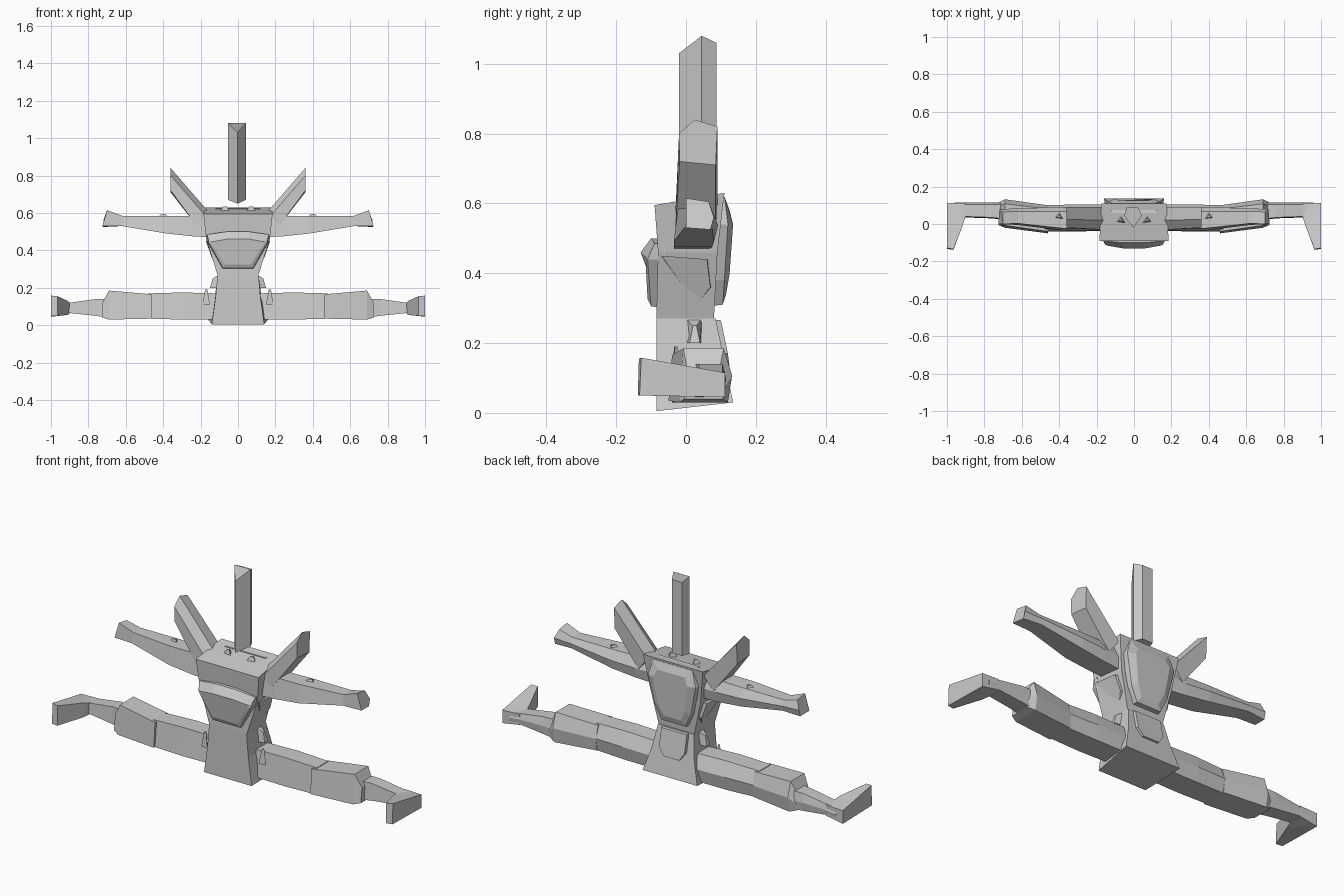
import bpy, bmesh
from mathutils import Vector


def loft(name, rings, mirror=False):
    """Skin a closed solid through rings of equal point count."""
    bm = bmesh.new()
    vs = [[bm.verts.new(Vector(p)) for p in r] for r in rings]
    n = len(vs[0])
    for a, b in zip(vs, vs[1:]):
        for i in range(n):
            j = (i + 1) % n
            bm.faces.new((a[i], a[j], b[j], b[i]))
    bm.faces.new(vs[0][::-1])
    bm.faces.new(vs[-1])
    bmesh.ops.recalc_face_normals(bm, faces=bm.faces[:])
    me = bpy.data.meshes.new(name)
    bm.to_mesh(me)
    bm.free()
    ob = bpy.data.objects.new(name, me)
    bpy.context.collection.objects.link(ob)
    if mirror:
        m = ob.modifiers.new("Mirror", 'MIRROR')
        m.use_mirror_merge = False
    return ob


def limb_ring(x, y0, y1, z0, z1, bulge=0.0):
    # Five-sided limb section with a ridge on the back
    return [(x, y0, z0), (x, y1, z0), (x, y1 + bulge, z0 + (z1 - z0) * 0.5),
            (x, y1 - bulge, z1), (x, y0 + bulge, z1)]


def body_ring(xf, xb, y0, y1, zf, zb):
    return [(-xf, y0, zf), (xf, y0, zf), (xb, y1, zb), (-xb, y1, zb)]


def plate_ring(y, half):
    # Symmetric outline in the x-z plane; half = right side from top to bottom
    return [(x, y + d, z) for x, z, d in half] + \
           [(-x, y + d, z) for x, z, d in reversed(half)]


def fin(name, c, r, h, mirror=True):
    # Small three-sided point
    x, y, z = c
    tri = [(-r, -r * .6), (r, -r * .3), (0, r)]
    loft(name, [[(x + a, y + b, z) for a, b in tri],
                [(x + a * .3, y + b * .3, z + h) for a, b in tri]], mirror)


# Torso and pelvis
loft("torso", [body_ring(.185, .175, -.09, .11, .595, .63),
               body_ring(.17, .15, -.08, .09, .46, .46),
               body_ring(.11, .105, -.085, .08, .27, .27)])
loft("pelvis", [body_ring(.11, .105, -.085, .085, .27, .27),
                body_ring(.12, .125, -.085, .11, .15, .15),
                body_ring(.14, .16, -.085, .135, .005, .03)])

# Chest, back and lower back plates
loft("chest_plate", [
    plate_ring(-.06, [(.06, .50, 0), (.172, .485, 0), (.165, .44, 0), (.085, .30, 0)]),
    plate_ring(-.10, [(.06, .50, 0), (.165, .485, .01), (.155, .44, -.01), (.08, .305, 0)]),
    plate_ring(-.13, [(.06, .46, 0), (.145, .445, .015), (.13, .42, .015), (.07, .325, .02)])])
loft("back_plate", [
    plate_ring(.06, [(.12, .625, 0), (.155, .54, 0), (.11, .38, 0), (.075, .305, 0)]),
    plate_ring(.11, [(.115, .62, 0), (.14, .54, .01), (.105, .38, 0), (.07, .31, -.005)]),
    plate_ring(.13, [(.08, .58, -.005), (.10, .54, .005), (.08, .40, -.005), (.05, .34, -.015)])])
loft("lower_back_plate", [
    plate_ring(.06, [(.08, .27, 0), (.085, .17, 0), (.05, .13, .02)]),
    plate_ring(.10, [(.075, .265, 0), (.075, .17, .02), (.045, .13, .025)])])

# Side torso panels
loft("side_panel", [
    [(.10, -.075, .45), (.10, .065, .44), (.10, .075, .36), (.08, .03, .30)],
    [(.172, -.07, .45), (.165, .06, .44), (.14, .07, .36), (.115, .03, .31)]], True)

# Arms ending in flared hands
loft("arm", [limb_ring(.14, -.035, .07, .47, .585, .01),
             limb_ring(.24, -.035, .075, .475, .585, .012),
             limb_ring(.38, -.035, .08, .49, .585, .012),
             limb_ring(.62, -.005, .075, .53, .585, .008),
             [(.725, .0, .53), (.72, .07, .525), (.72, .08, .56),
              (.70, .065, .605), (.70, .0, .615)]], True)

# Shoulder spikes
loft("shoulder_spike", [
    [(.17, -.03, .58), (.165, .02, .615), (.165, .09, .60), (.22, .085, .53), (.22, -.03, .53)],
    [(.36, -.02, .80), (.36, .025, .84), (.36, .09, .82), (.36, .085, .71), (.36, -.018, .72)]],
    True)

# Central upright spike with notched top
spike = [(0, -.02, 1.03), (.045, .045, 1.08), (.025, .087, 1.06),
         (-.035, .087, 1.06), (-.05, .045, 1.08)]
loft("head_spike", [[(x - .003, y, .65 + .02 * (abs(x) > .02)) for x, y, z in spike],
                    [(x - .003, y, z) for x, y, z in spike]])

# Thighs and flared knees
loft("thigh", [limb_ring(.11, -.035, .09, .03, .17, .015),
               limb_ring(.30, -.04, .09, .03, .175, .015),
               limb_ring(.48, -.04, .085, .035, .17, .015)], True)
loft("knee", [limb_ring(.46, -.05, .09, .035, .165, .01),
              limb_ring(.69, -.02, .12, .03, .185, .012),
              limb_ring(.725, -.005, .105, .04, .12, .01)], True)

# Shins and feet turned to the front
loft("shin", [limb_ring(.68, .02, .11, .04, .14, .005),
              limb_ring(.76, .03, .11, .05, .14, .005),
              limb_ring(.90, .035, .11, .065, .12, .005),
              limb_ring(.96, .03, .11, .055, .115, .005)], True)
loft("foot", [
    [(.90, .045, .06), (.90, .045, .12), (.90, .112, .118), (.90, .112, .062)],
    [(.91, .01, .055), (.91, .01, .13), (1, .112, .115), (1, .112, .045)],
    [(.965, -.138, .05), (.965, -.135, .155), (1, -.128, .158), (1, -.133, .05)]], True)

# Small points on shoulders, arms and hips
fin("collar_point", (.07, .02, .60), .03, .035)
fin("arm_point", (.40, .04, .57), .035, .025)
fin("hip_point", (.17, -.03, .11), .02, .08)
loft("hip_joint", [[(.10, .0, .27), (.10, .045, .27), (.10, .045, .20), (.10, .0, .20)],
                   [(.135, .02, .25), (.135, .03, .25), (.15, .04, .20), (.15, .01, .20)]], True)
